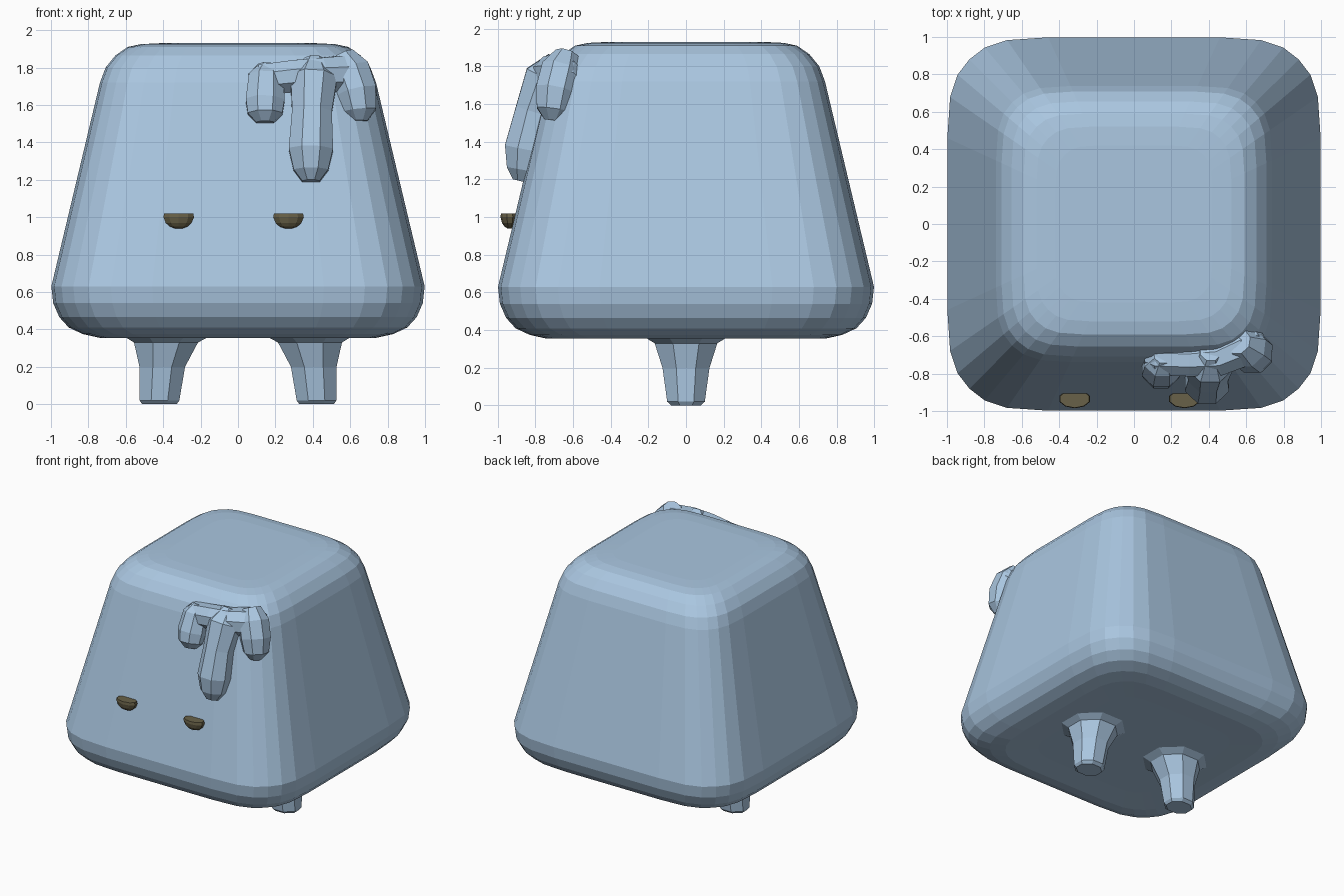
import bpy, bmesh, math
from mathutils import Vector

if "Cube" in bpy.data.objects:
    bpy.data.objects.remove(bpy.data.objects["Cube"])


def material(name, rgb):
    m = bpy.data.materials.new(name)
    m.diffuse_color = (*rgb, 1)
    m.use_nodes = True
    m.node_tree.nodes["Principled BSDF"].inputs["Base Color"].default_value = m.diffuse_color
    return m


BLUE = material("pale blue", (0.40, 0.565, 0.745))
OLIVE = material("dark olive", (0.14, 0.12, 0.065))


def skin(name, rings, mat):
    """Bridge a list of equal-length closed rings and cap both ends."""
    bm = bmesh.new()
    vs = [[bm.verts.new(p) for p in ring] for ring in rings]
    n = len(vs[0])
    for a, b in zip(vs, vs[1:]):
        for i in range(n):
            bm.faces.new((a[i], a[(i + 1) % n], b[(i + 1) % n], b[i]))
    bm.faces.new(vs[0][::-1])
    bm.faces.new(vs[-1])
    bmesh.ops.recalc_face_normals(bm, faces=bm.faces)
    me = bpy.data.meshes.new(name)
    bm.to_mesh(me)
    bm.free()
    me.materials.append(mat)
    ob = bpy.data.objects.new(name, me)
    bpy.context.collection.objects.link(ob)
    return ob


def ellipse(cx, cy, z, rx, ry, n=8):
    return [(cx + rx * math.cos(2 * math.pi * (i + .5) / n),
             cy + ry * math.sin(2 * math.pi * (i + .5) / n), z) for i in range(n)]


# Body: rounded squares stacked along a tapered profile
corner = [(1, 0.46), (0.985, 0.68), (0.945, 0.80), (0.882, 0.882),
          (0.80, 0.945), (0.68, 0.985), (0.46, 1)]
square = []
for q in range(4):
    c, s = (1, 0, -1, 0)[q], (0, 1, 0, -1)[q]
    square += [(x * c - y * s, x * s + y * c) for x, y in corner]
profile = [(0.36, 0.55), (0.355, 0.74), (0.375, 0.83), (0.41, 0.905), (0.465, 0.955),
           (0.54, 0.988), (0.63, 0.998), (1.72, 0.738), (1.80, 0.708),
           (1.865, 0.655), (1.91, 0.59), (1.925, 0.52), (1.93, 0.42)]
skin("body", [[(x * r, y * r, z) for x, y in square] for z, r in profile], BLUE)

# Legs: tapered, flaring into the underside
for side, label in ((-1, "left"), (1, "right")):
    skin(label + "_leg",
         [ellipse(side * cx, 0, z, rx, ry) for z, cx, rx, ry in
          ((0, 0.42, 0.10, 0.085), (0.02, 0.42, 0.115, 0.108), (0.2, 0.405, 0.132, 0.135),
           (0.33, 0.385, 0.185, 0.18), (0.37, 0.38, 0.26, 0.25))], BLUE)


def tube(name, path, sides=8):
    """Faceted tube through (x, y, z, radius) points."""
    pts = [Vector(p[:3]) for p in path]
    rings = []
    for i, p in enumerate(pts):
        t = (pts[min(i + 1, len(pts) - 1)] - pts[max(i - 1, 0)]).normalized()
        u = t.cross(Vector((0, 1, 0))).normalized()
        v = t.cross(u)
        rings.append([p + path[i][3] * (u * math.cos(a) + v * math.sin(a))
                      for a in (2 * math.pi * (k + .5) / sides for k in range(sides))])
    return skin(name, rings, BLUE)


# Icing: a bridge along the top edge with three drips
tube("icing_bridge", [(0.06, -0.72, 1.73, 0.04), (0.12, -0.725, 1.735, 0.088),
                      (0.30, -0.73, 1.755, 0.092), (0.45, -0.72, 1.76, 0.10),
                      (0.58, -0.66, 1.765, 0.11), (0.66, -0.62, 1.75, 0.08),
                      (0.69, -0.61, 1.74, 0.03)])
tube("icing_drip_left", [(0.155, -0.70, 1.81, 0.05), (0.15, -0.725, 1.75, 0.10),
                         (0.145, -0.77, 1.62, 0.112), (0.145, -0.79, 1.55, 0.10),
                         (0.145, -0.80, 1.505, 0.05)])
tube("icing_drip_middle", [(0.41, -0.68, 1.84, 0.06), (0.405, -0.73, 1.74, 0.135),
                           (0.395, -0.80, 1.56, 0.115), (0.39, -0.845, 1.36, 0.128),
                           (0.39, -0.86, 1.25, 0.10), (0.39, -0.875, 1.19, 0.05)])
tube("icing_drip_right", [(0.56, -0.63, 1.86, 0.07), (0.60, -0.66, 1.78, 0.115),
                          (0.635, -0.69, 1.67, 0.115), (0.65, -0.705, 1.57, 0.095),
                          (0.65, -0.71, 1.515, 0.045)])

# Eyes: flat-topped half moons
for x, label in ((-0.317, "left"), (0.27, "right")):
    skin(label + "_eye",
         [ellipse(x, -0.935, z, 0.086 * f, 0.05 * f, 10) for z, f in
          ((1.02, 0.95), (1.0, 1), (0.97, 0.85), (0.95, 0.58), (0.94, 0.25))], OLIVE)
